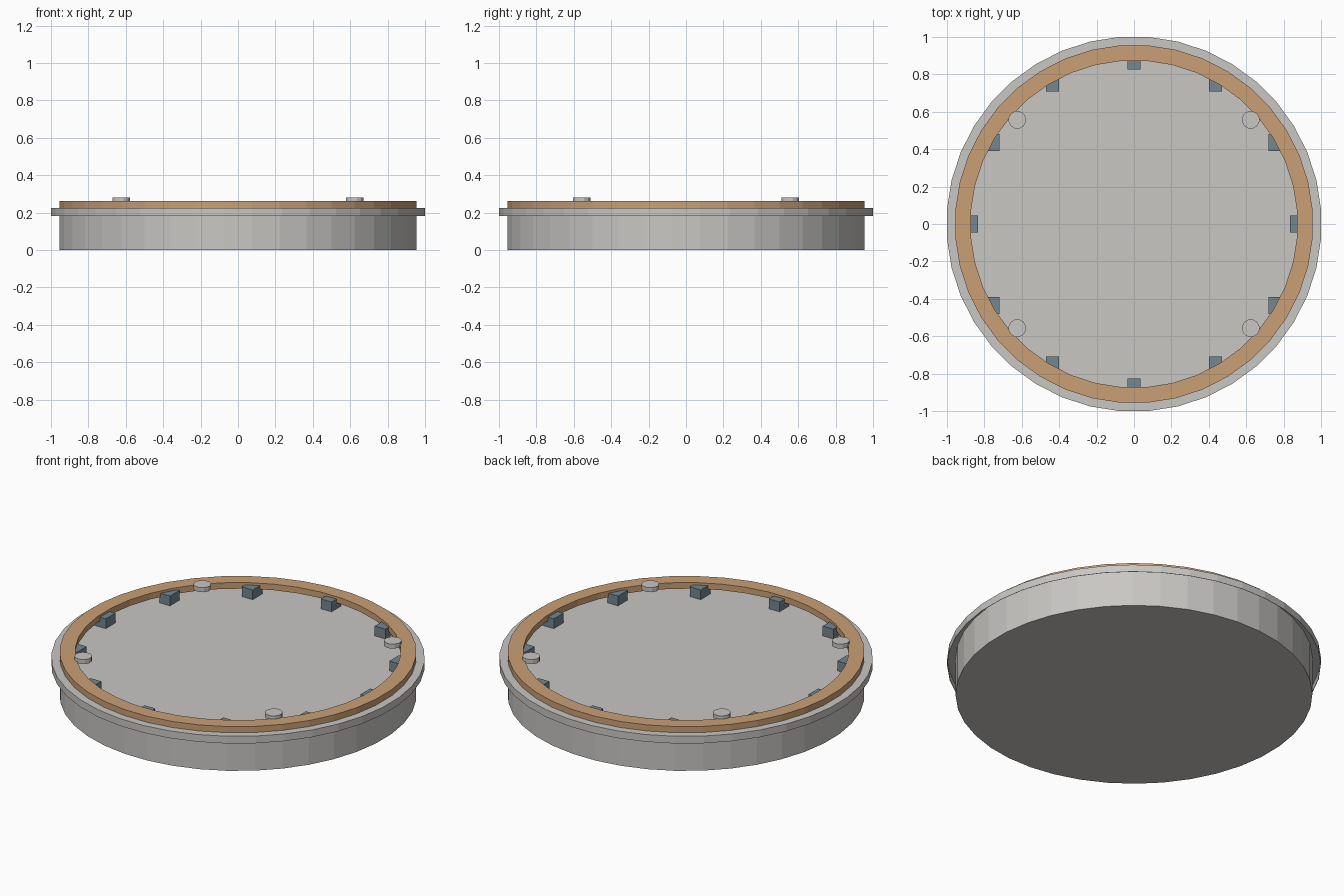
import bpy
import bmesh
from math import radians, cos, sin

cube = bpy.data.objects.get("Cube")
if cube:
    bpy.data.objects.remove(cube, do_unlink=True)

SIDES = 40
FLOOR = 0.19
FLANGE_TOP = 0.226
RIM_TOP = 0.262


def material(name, rgb):
    mat = bpy.data.materials.new(name)
    mat.use_nodes = True
    color = (*rgb, 1)
    mat.diffuse_color = color
    mat.node_tree.nodes["Principled BSDF"].inputs["Base Color"].default_value = color
    return mat


GRAY = material("warm gray", (0.58, 0.57, 0.55))
TAN = material("tan", (0.59, 0.35, 0.18))
SLATE = material("slate blue", (0.17, 0.245, 0.285))


def lathe(name, profile, mat, sides, centre=(0, 0), caps=(), closed=False):
    """Spin (flat-side radius, height) points around z; caps lists the rings to fill."""
    bm = bmesh.new()
    rings = []
    step = 360 / sides
    for flat_radius, z in profile:
        r = flat_radius / cos(radians(step / 2))
        angles = [radians(step * (i + 0.5)) for i in range(sides)]
        rings.append([bm.verts.new((r * cos(a), r * sin(a), z)) for a in angles])
    pairs = list(zip(rings, rings[1:]))
    if closed:
        pairs.append((rings[-1], rings[0]))
    for cap in caps:
        bm.faces.new(rings[cap])
    for low, high in pairs:
        for i in range(sides):
            j = (i + 1) % sides
            bm.faces.new((low[i], low[j], high[j], high[i]))
    bmesh.ops.recalc_face_normals(bm, faces=bm.faces)
    return finish(name, bm, mat, (*centre, 0))


def finish(name, bm, mat, location):
    mesh = bpy.data.meshes.new(name)
    bm.to_mesh(mesh)
    bm.free()
    mesh.materials.append(mat)
    obj = bpy.data.objects.new(name, mesh)
    obj.location = location
    bpy.context.collection.objects.link(obj)
    return obj


def block(name, size, location, mat):
    bm = bmesh.new()
    bmesh.ops.create_cube(bm, size=1)
    bmesh.ops.scale(bm, vec=size, verts=bm.verts)
    return finish(name, bm, mat, location)


# Drum body: closed base, outer wall, thin lip and recessed floor
lathe("drum_body", [(0.955, 0), (0.955, FLANGE_TOP), (0.952, FLANGE_TOP), (0.952, FLOOR)],
      GRAY, SIDES, caps=(0, -1))

# Flange hanging around the body like a lid skirt, hollow underneath
lathe("flange", [(0.955, FLANGE_TOP), (1, FLANGE_TOP), (1, 0.183), (0.998, 0.183),
                 (0.998, FLANGE_TOP - 0.002), (0.955, FLANGE_TOP - 0.002)],
      GRAY, SIDES, closed=True)

# Raised rim overhanging the floor
lathe("rim", [(0.955, FLANGE_TOP), (0.955, RIM_TOP), (0.872, RIM_TOP), (0.872, FLANGE_TOP)],
      TAN, SIDES, closed=True)

# Twelve square-set blocks standing on the floor under the rim
BLOCK_HEIGHT = 0.058
for n in range(12):
    a = radians(30 * n)
    block(f"rim_block_{n + 1}", (0.07, 0.09, BLOCK_HEIGHT),
          (0.87 * cos(a), 0.87 * sin(a), FLOOR + BLOCK_HEIGHT / 2), SLATE)

# Four round pegs gripping the inner edge of the rim
for x_side, x_name in ((1, "left"), (-1, "right")):
    for y_side, y_name in ((-1, "front"), (1, "back")):
        lathe(f"peg_{y_name}_{x_name}", [(0.046, 0.254), (0.046, 0.281)],
              GRAY, 12, (0.624 * x_side, 0.557 * y_side), caps=(0, -1))
